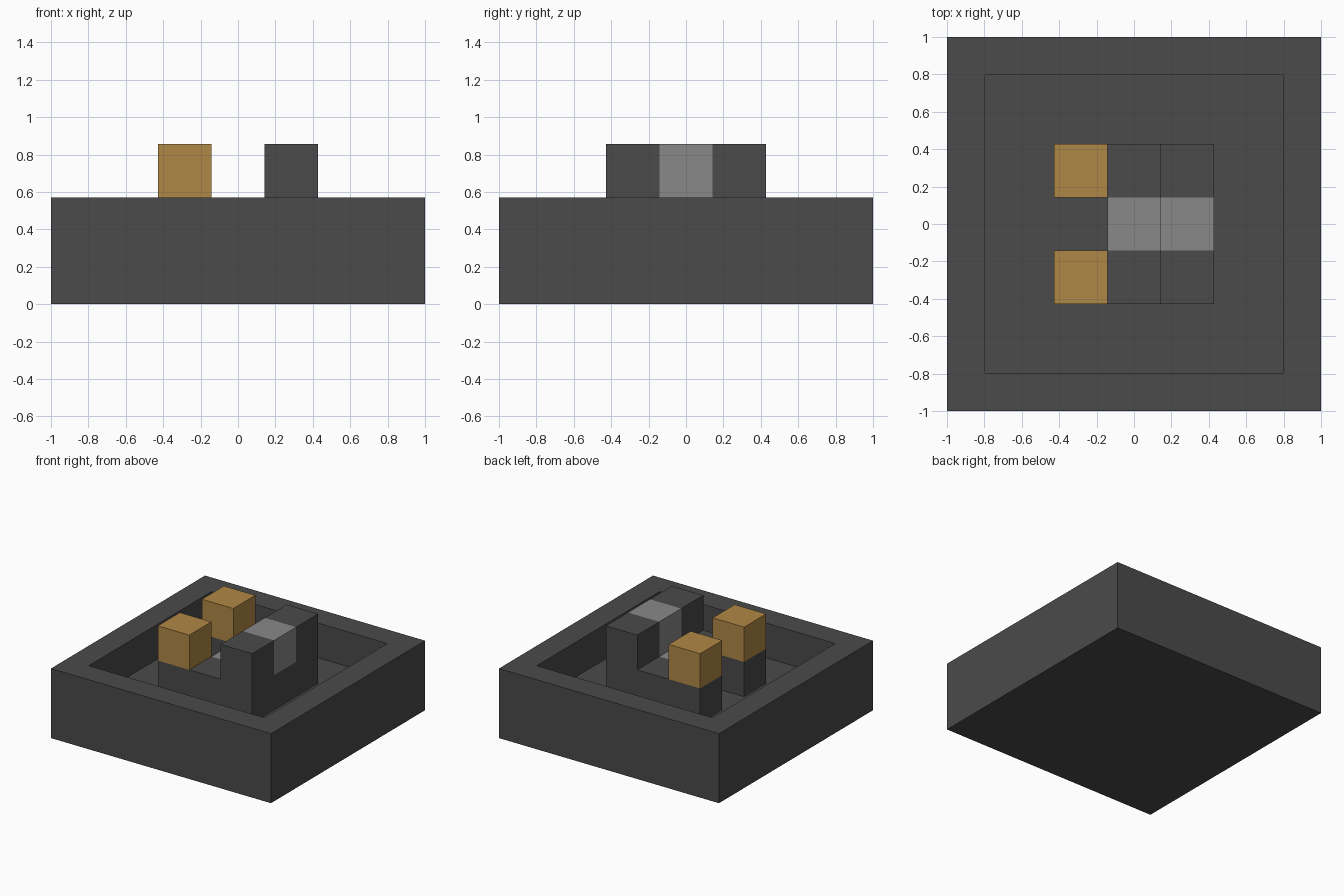
import bpy
import bmesh
from mathutils import Vector

U = 2 / 7  # one block of the layout grid

cube = bpy.data.objects.get("Cube")
if cube:
    bpy.data.objects.remove(cube, do_unlink=True)


def make_material(name, color):
    mat = bpy.data.materials.new(name)
    mat.use_nodes = True
    mat.diffuse_color = color
    mat.node_tree.nodes["Principled BSDF"].inputs["Base Color"].default_value = color
    return mat


charcoal = make_material("charcoal", (0.069, 0.069, 0.069, 1))
grey = make_material("mid_grey", (0.246, 0.246, 0.246, 1))
ochre = make_material("ochre", (0.434, 0.246, 0.061, 1))


def add_box(bm, low, high):
    """Add a box given its corners in grid blocks."""
    low, high = Vector(low) * U, Vector(high) * U
    verts = bmesh.ops.create_cube(bm, size=1)["verts"]
    bmesh.ops.scale(bm, vec=high - low, verts=verts)
    bmesh.ops.translate(bm, vec=(low + high) / 2, verts=verts)


def finish(bm, name, mat):
    mesh = bpy.data.meshes.new(name)
    bm.normal_update()
    bm.to_mesh(mesh)
    bm.free()
    mesh.materials.append(mat)
    obj = bpy.data.objects.new(name, mesh)
    bpy.context.collection.objects.link(obj)
    return obj


def box(name, low, high, mat):
    bm = bmesh.new()
    add_box(bm, low, high)
    return finish(bm, name, mat)


# Square tray with a sunken floor
bm = bmesh.new()
add_box(bm, (-3.5, -3.5, 0), (3.5, 3.5, 2))
bm.normal_update()
top = max(bm.faces, key=lambda f: f.calc_center_median().z)
bmesh.ops.inset_region(bm, faces=[top], thickness=U)
floor = bmesh.ops.extrude_face_region(bm, geom=[top])["geom"]
bmesh.ops.translate(bm, vec=(0, 0, -U), verts=[v for v in floor if isinstance(v, bmesh.types.BMVert)])
if top.is_valid:
    bmesh.ops.delete(bm, geom=[top], context="FACES_ONLY")
finish(bm, "tray", charcoal)

# Wall across the back of the raised structure
box("cross_wall", (0.5, -1.5, 1), (1.5, 1.5, 2), charcoal)

# Matching arms, end posts and coloured blocks on both sides
for side, y in (("right", -1.5), ("left", 0.5)):
    box(side + "_arm", (-1.5, y, 1), (0.5, y + 1, 2), charcoal)
    box(side + "_post", (0.5, y, 2), (1.5, y + 1, 3), charcoal)
    box(side + "_ochre_block", (-1.5, y, 2), (-0.5, y + 1, 3), ochre)

# Grey stepped centre
box("centre_step", (-0.5, -0.5, 1), (0.5, 0.5, 2), grey)
box("centre_block", (0.5, -0.5, 2), (1.5, 0.5, 3), grey)
